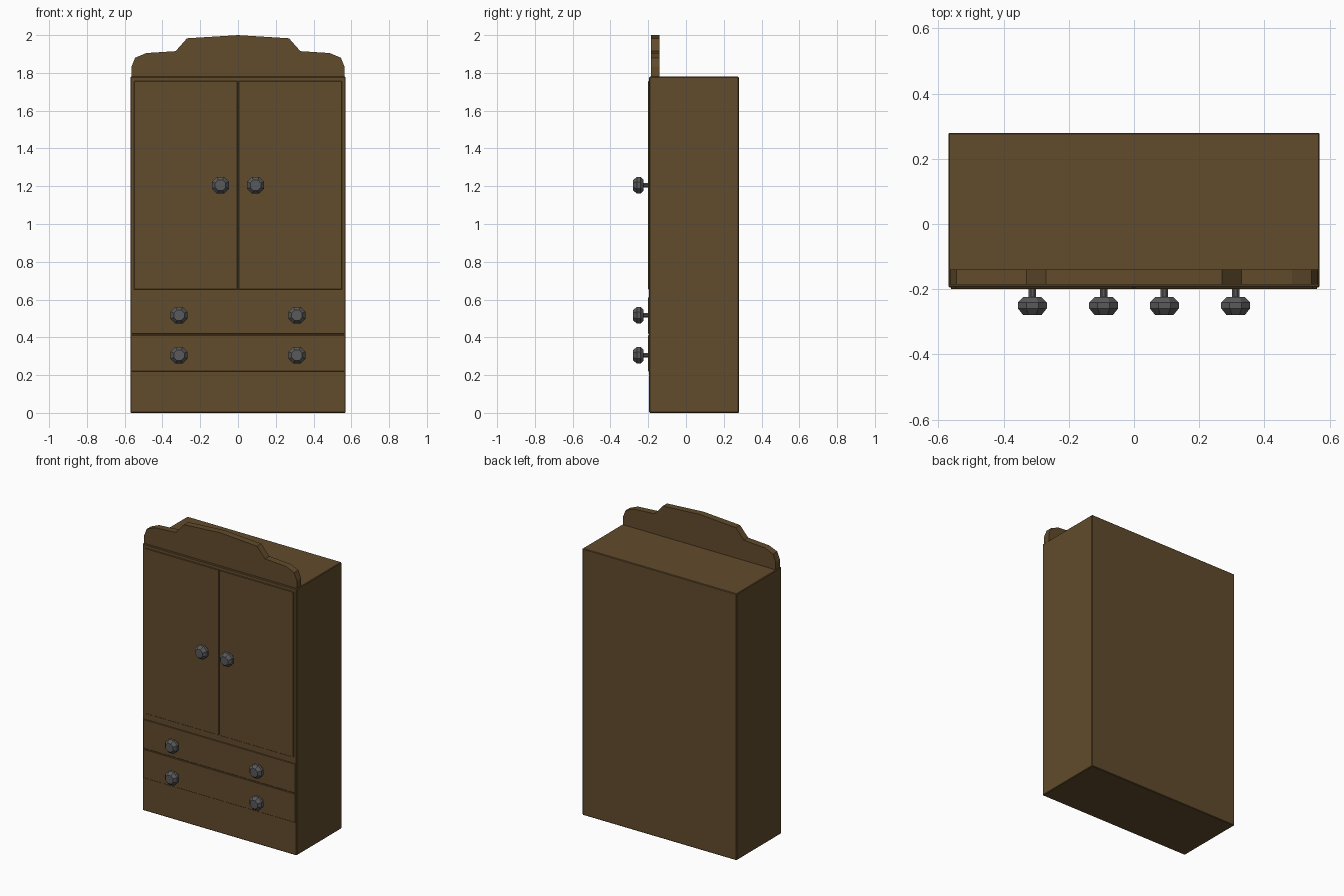
import bpy, bmesh
from math import pi
from mathutils import Matrix

if "Cube" in bpy.data.objects:
    bpy.data.objects.remove(bpy.data.objects["Cube"])


def material(name, rgb):
    m = bpy.data.materials.new(name)
    m.diffuse_color = (*rgb, 1)
    m.use_nodes = True
    m.node_tree.nodes["Principled BSDF"].inputs["Base Color"].default_value = m.diffuse_color
    return m


wood = material("dark_wood", (0.12, 0.07, 0.025))
metal = material("dark_metal", (0.1, 0.1, 0.1))


def finish(name, bm, mat):
    bmesh.ops.recalc_face_normals(bm, faces=bm.faces)
    me = bpy.data.meshes.new(name)
    bm.to_mesh(me)
    bm.free()
    me.materials.append(mat)
    ob = bpy.data.objects.new(name, me)
    bpy.context.collection.objects.link(ob)
    return ob


def box(name, x0, x1, y0, y1, z0, z1, bevel):
    bm = bmesh.new()
    size = Matrix.Diagonal((x1 - x0, y1 - y0, z1 - z0, 1))
    mid = Matrix.Translation(((x0 + x1) / 2, (y0 + y1) / 2, (z0 + z1) / 2))
    bmesh.ops.create_cube(bm, size=1, matrix=mid @ size)
    bmesh.ops.bevel(bm, geom=bm.edges[:], offset=bevel, segments=1, affect='EDGES')
    return finish(name, bm, wood)


def knob(name, x, z):
    # (radius, y) rings from the stem foot to the front of the head
    profile = [(0.012, -0.19), (0.012, -0.224), (0.03, -0.224),
               (0.048, -0.241), (0.048, -0.259), (0.03, -0.28)]
    bm = bmesh.new()
    rings = []
    for r, y in profile:
        ring = bmesh.ops.create_circle(
            bm, segments=8, radius=r,
            matrix=Matrix.Translation((x, y, z)) @ Matrix.Rotation(pi / 2, 4, 'X')
            @ Matrix.Rotation(pi / 8, 4, 'Z'))["verts"]
        rings.append(ring)
    for a, b in zip(rings, rings[1:]):
        for i in range(8):
            j = (i + 1) % 8
            bm.faces.new((a[i], a[j], b[j], b[i]))
    bm.faces.new(rings[0])
    bm.faces.new(rings[-1])
    finish(name, bm, metal)


# Cabinet carcass
box("cabinet_body", -0.57, 0.57, -0.195, 0.28, 0, 1.78, 0.004)

# Decorative crest on the top front edge
half = [(0.565, 1.775), (0.565, 1.83), (0.545, 1.88), (0.485, 1.905),
        (0.33, 1.915), (0.27, 1.983)]
outline = half + [(0, 2.0)] + [(-x, z) for x, z in reversed(half)]
bm = bmesh.new()
face = bm.faces.new([bm.verts.new((x, -0.185, z)) for x, z in outline])
ext = bmesh.ops.extrude_face_region(bm, geom=[face])["geom"]
bmesh.ops.translate(bm, vec=(0, 0.045, 0),
                    verts=[v for v in ext if isinstance(v, bmesh.types.BMVert)])
finish("crest", bm, wood)

# Doors and their knobs
for side, s in (("left", -1), ("right", 1)):
    x0, x1 = sorted((s * 0.002, s * 0.55))
    box(side + "_door", x0, x1, -0.2, -0.17, 0.653, 1.757, 0.002)
    knob(side + "_door_knob", s * 0.093, 1.205)

# Drawers and their knobs
for row, z0, z1, kz in (("lower", 0.22, 0.412, 0.305), ("upper", 0.418, 0.612, 0.517)):
    box(row + "_drawer", -0.562, 0.562, -0.2, -0.17, z0, z1, 0.002)
    for side, s in (("left", -1), ("right", 1)):
        knob(f"{row}_drawer_{side}_knob", s * 0.312, kz)
